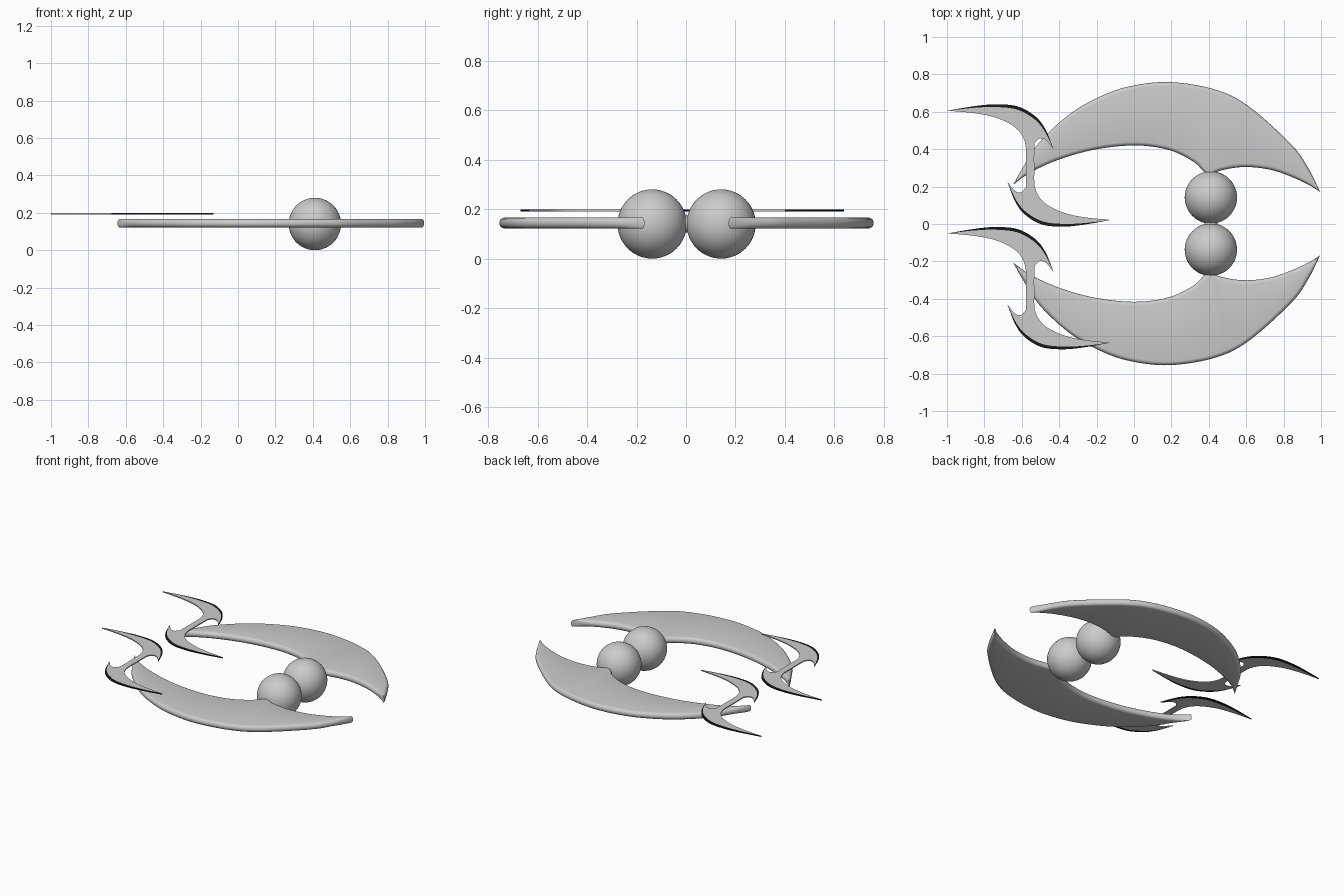
import bpy, bmesh, math
from mathutils import Vector

if "Cube" in bpy.data.objects:
    bpy.data.objects.remove(bpy.data.objects["Cube"])


def material(name, value):
    m = bpy.data.materials.new(name)
    m.diffuse_color = (value, value, value, 1)
    m.use_nodes = True
    m.node_tree.nodes["Principled BSDF"].inputs["Base Color"].default_value = m.diffuse_color
    return m


GREY = material("grey", 0.6)
BLACK = material("black_edge", 0.01)


def smooth_path(pts, steps=6):
    """Catmull-Rom samples through the points, sharp at both ends."""
    p = [Vector(q) for q in pts]
    p = [2 * p[0] - p[1]] + p + [2 * p[-1] - p[-2]]
    out = []
    for a, b, c, d in zip(p, p[1:], p[2:], p[3:]):
        for i in range(steps):
            t = i / steps
            out.append(0.5 * (2 * b + (c - a) * t + (2 * a - 5 * b + 4 * c - d) * t * t
                              + (3 * b - a - 3 * c + d) * t ** 3))
    return out + [p[-2]]


def resample(path, count):
    """Evenly spaced points along a path."""
    total = sum((b - a).length for a, b in zip(path, path[1:]))
    out, run, k = [path[0]], 0.0, 1
    for a, b in zip(path, path[1:]):
        seg = (b - a).length
        while k < count and k * total / count <= run + seg:
            out.append(a.lerp(b, (k * total / count - run) / seg))
            k += 1
        run += seg
    return out + [path[-1]]


def inward(prev, nxt):
    """Unit normal to the right of travel, inside a clockwise outline."""
    d = (nxt - prev).normalized()
    return Vector((d.y, -d.x))


def finish(bm, name, mats):
    bmesh.ops.recalc_face_normals(bm, faces=bm.faces)
    me = bpy.data.meshes.new(name)
    bm.to_mesh(me)
    bm.free()
    ob = bpy.data.objects.new(name, me)
    bpy.context.collection.objects.link(ob)
    for m in mats:
        me.materials.append(m)
    bpy.ops.object.select_all(action='DESELECT')
    ob.select_set(True)
    bpy.context.view_layer.objects.active = ob
    bpy.ops.object.shade_smooth_by_angle(angle=math.radians(40))


# Crescent wings with rounded rims
OUTER = [(-0.645, 0.21), (-0.6, 0.29), (-0.505, 0.436), (-0.345, 0.585), (-0.18, 0.68),
         (-0.02, 0.735), (0.19, 0.757), (0.43, 0.718), (0.61, 0.63), (0.84, 0.425),
         (0.93, 0.30), (0.995, 0.17)]
INNER = [(0.995, 0.17), (0.91, 0.22), (0.75, 0.283), (0.59, 0.303), (0.45, 0.28),
         (0.41, 0.25), (0.37, 0.28), (0.32, 0.33), (0.19, 0.393), (0.01, 0.418),
         (-0.205, 0.397), (-0.40, 0.343), (-0.55, 0.275), (-0.645, 0.21)]
SPAN = 72


def wing(name, side):
    loop = resample(smooth_path(OUTER), SPAN)[:-1] + resample(smooth_path(INNER), SPAN)[:-1]
    tips = [Vector(OUTER[0]), Vector(OUTER[-1])]
    n = len(loop)
    bm = bmesh.new()
    rings = []
    for k in range(9):
        a = math.pi * (k / 8 - 0.5)
        ring = []
        for i, p in enumerate(loop):
            near = min((p - t).length for t in tips)
            inset = 0.012 if near < 1e-5 else min(0.02, 0.15 * near)
            q = p + inward(loop[i - 1], loop[(i + 1) % n]) * inset * (1 - math.cos(a))
            ring.append(bm.verts.new((q.x, side * q.y + 0.002, 0.144 + 0.022 * math.sin(a))))
        rings.append(ring)
    for r, s in zip(rings, rings[1:]):
        for i in range(n):
            j = (i + 1) % n
            bm.faces.new((r[i], r[j], s[j], s[i]))
    # Flat top and bottom, laid as strips from outer to inner rim
    for r in (rings[0], rings[-1]):
        for i in range(SPAN):
            quad = (r[i], r[i + 1], r[n - i - 1], r[-i])
            bm.faces.new(list(dict.fromkeys(quad)))
    finish(bm, name, [GREY])


wing("wing_back", 1)
wing("wing_front", -1)

# Double-hooked blades: half an outline, repeated by a half turn
EDGE = [(-1.0, 0.605), (-0.853, 0.63), (-0.735, 0.64), (-0.62, 0.628), (-0.527, 0.575),
        (-0.473, 0.505), (-0.43, 0.40)]
HOOK = [(-0.43, 0.40), (-0.47, 0.447), (-0.505, 0.457), (-0.533, 0.43)]
GRIP = [(-0.533, 0.43), (-0.533, 0.30), (-0.528, 0.19), (-0.48, 0.115), (-0.38, 0.062),
        (-0.265, 0.036), (-0.115, 0.021)]
CENTRE = Vector((-0.556, 0.313))


def blade(name, shift):
    bm = bmesh.new()
    body = []
    strips = []
    for turn, stretch in ((1, 1), (-1, 0.96)):
        def vert(p):
            d = (p - CENTRE) * turn
            return bm.verts.new((CENTRE.x + d.x * stretch, CENTRE.y + d.y + shift, 0.191))
        edge = smooth_path(EDGE)
        last = len(edge) - 1
        rim = [vert(p) for p in edge]
        inner = [rim[0]]
        for i in range(1, last):
            w = 0.017 * math.sin(math.pi * i / last)
            inner.append(vert(edge[i] + inward(edge[i - 1], edge[i + 1]) * w))
        inner.append(rim[-1])
        strips += [(rim[i], rim[i + 1], inner[i + 1], inner[i]) for i in range(last)]
        body += inner + [vert(p) for p in smooth_path(HOOK)[1:]]
        body += [vert(p) for p in smooth_path(GRIP)[1:-1]]
    bm.faces.new(body)
    for quad in strips:
        bm.faces.new(list(dict.fromkeys(quad))).material_index = 1
    # Thicken; rim walls take the dark colour from their strip
    src = bm.faces[:]
    walls = [(e, e.link_faces[0].material_index) for e in bm.edges if len(e.link_faces) == 1]
    top = {}
    for v in bm.verts[:]:
        top[v] = bm.verts.new(v.co + Vector((0, 0, 0.007)))
    for f in src:
        bm.faces.new([top[v] for v in f.verts]).material_index = f.material_index
    for e, mat in walls:
        a, b = e.verts
        bm.faces.new((a, b, top[b], top[a])).material_index = mat
    finish(bm, name, [GREY, BLACK])


blade("blade_back", 0)
blade("blade_front", -0.656)

# Twin spheres and the small link between them
for name, y in (("sphere_back", 0.142), ("sphere_front", -0.137)):
    bpy.ops.mesh.primitive_uv_sphere_add(segments=48, ring_count=24, radius=0.14,
                                         location=(0.411, y, 0.14))
    bpy.context.object.name = name
    bpy.context.object.data.materials.append(GREY)
    bpy.ops.object.shade_smooth()

bpy.ops.mesh.primitive_cylinder_add(vertices=32, radius=0.035, depth=0.02,
                                    location=(0.411, 0.002, 0.14),
                                    rotation=(math.pi / 2, 0, 0))
bpy.context.object.name = "link"
bpy.context.object.data.materials.append(GREY)
bpy.ops.object.shade_smooth_by_angle()
